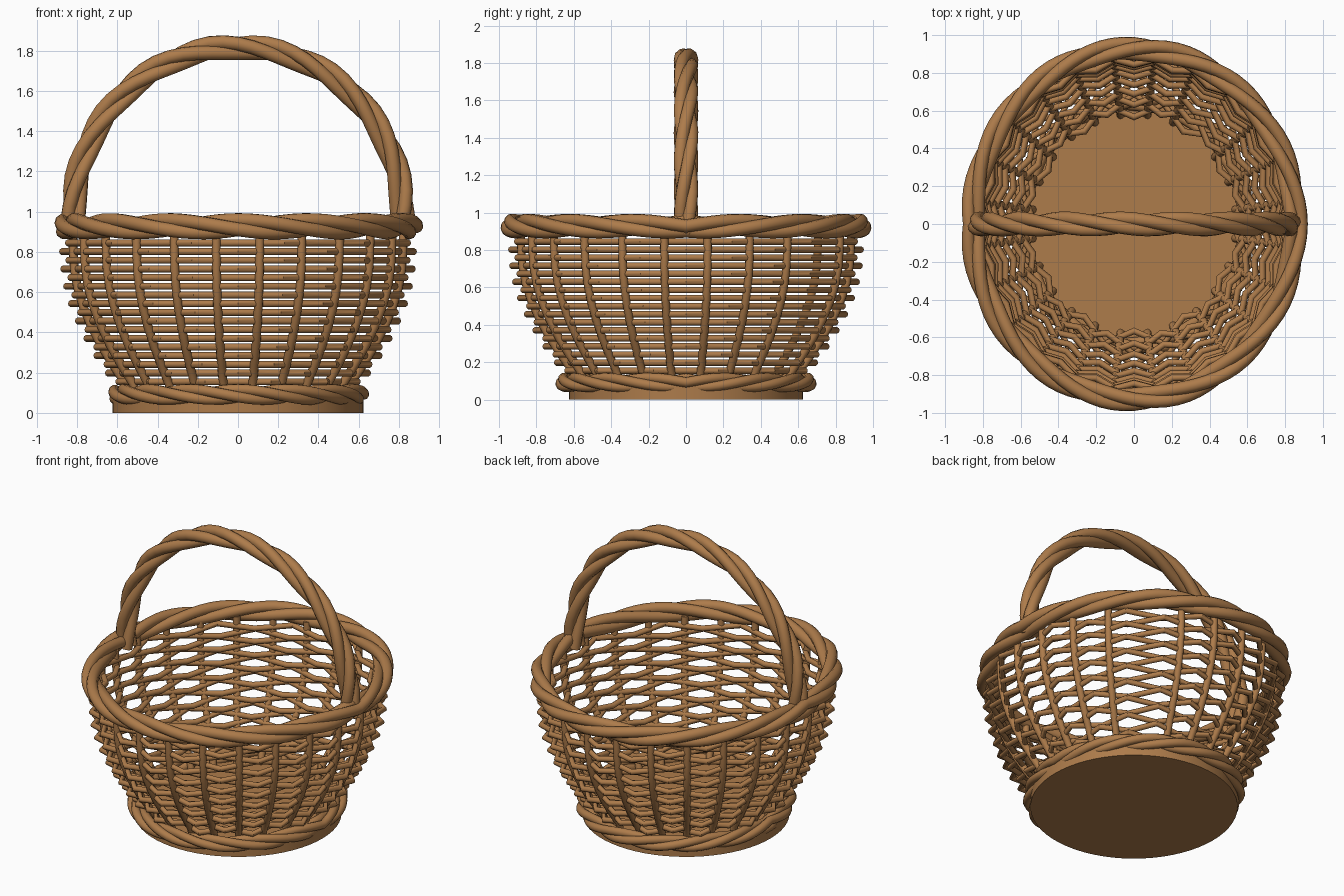
import bpy
from math import sin, cos, pi, radians

if "Cube" in bpy.data.objects:
    bpy.data.objects.remove(bpy.data.objects["Cube"])

wicker = bpy.data.materials.new("wicker")
wicker.diffuse_color = (0.42, 0.20, 0.07, 1)
wicker.use_nodes = True
wicker.node_tree.nodes["Principled BSDF"].inputs["Base Color"].default_value = wicker.diffuse_color
OVAL = 1.075          # basket is slightly longer in y than in x

# mean wall radius along x at each height
PROFILE = [(0.04, 0.535), (0.15, 0.565), (0.25, 0.635), (0.35, 0.695), (0.45, 0.745),
           (0.55, 0.785), (0.65, 0.812), (0.75, 0.825), (0.95, 0.83)]


def wall(z):
    for (z0, r0), (z1, r1) in zip(PROFILE, PROFILE[1:]):
        if z <= z1:
            return r0 + (r1 - r0) * (z - z0) / (z1 - z0)
    return PROFILE[-1][1]


def finish(obj, name):
    obj.name = name
    obj.data.materials.clear()
    obj.data.materials.append(wicker)
    bpy.ops.object.select_all(action='DESELECT')
    obj.select_set(True)
    bpy.context.view_layer.objects.active = obj
    bpy.ops.object.shade_smooth_by_angle(angle=radians(50))


def rods(name, paths, radius, closed):
    """Round rods along point lists, joined into one mesh."""
    curve = bpy.data.curves.new(name, 'CURVE')
    curve.dimensions = '3D'
    curve.bevel_depth = radius
    curve.bevel_resolution = 3
    curve.use_fill_caps = True
    for path in paths:
        spline = curve.splines.new('POLY')
        spline.points.add(len(path) - 1)
        for p, co in zip(spline.points, path):
            p.co = (*co, 1)
        spline.use_cyclic_u = closed
    obj = bpy.data.objects.new(name, curve)
    bpy.context.collection.objects.link(obj)
    bpy.ops.object.select_all(action='DESELECT')
    obj.select_set(True)
    bpy.context.view_layer.objects.active = obj
    bpy.ops.object.convert(target='MESH')
    finish(bpy.context.view_layer.objects.active, name)


def ring_braid(name, rx, ry, z, orbit, radius, twist):
    """Three twisted strands round the oval, mirrored front to back."""
    paths = []
    for s in range(3):
        path = []
        for i in range(96):
            t = -pi + 2 * pi * i / 96
            a = twist * abs(t) + s * 2 * pi / 3
            d = orbit * cos(a)
            path.append(((rx + d) * cos(t), (ry + d) * sin(t), z + orbit * sin(a)))
        paths.append(path)
    rods(name, paths, radius, True)


# solid base
bpy.ops.mesh.primitive_cylinder_add(vertices=64, radius=0.625, depth=0.07, location=(0, 0, 0.035))
finish(bpy.context.object, "base")

# zigzag weavers, alternating in and out row by row
N, ROWS, AMP = 24, 17, 0.045
rows = []
for k in range(ROWS):
    z = 0.155 + 0.69 * k / (ROWS - 1)
    row = []
    for i in range(N):
        t = 2 * pi * i / N
        d = AMP if (i + k) % 2 else -AMP
        row.append(((wall(z) + d) * cos(t), (wall(z) * OVAL + d) * sin(t), z))
    rows.append(row)
rods("woven_wall", rows, 0.018, True)

# upright stakes where the weavers cross (one is left out at the back right)
stakes = []
for i in range(N):
    if i == 3:
        continue
    t = 2 * pi * (i + 0.5) / N
    zs = [0.05 + 0.86 * j / 9 for j in range(10)]
    stakes.append([(wall(z) * cos(t), wall(z) * OVAL * sin(t), z) for z in zs])
rods("stakes", stakes, 0.022, False)

# braided rim and foot
ring_braid("rim_braid", 0.855, 0.928, 0.928, 0.031, 0.035, 5)
ring_braid("foot_braid", 0.600, 0.648, 0.092, 0.025, 0.027, 5)

# twisted arched handle
strands = []
for s in range(3):
    path = []
    for i in range(41):
        u = i / 40
        t = radians(-6 + 192 * u)
        a = 2 * pi * (3 * u + s / 3)
        d = 0.031 * cos(a)
        path.append(((0.82 + d) * cos(t), 0.031 * sin(a), 0.98 + (0.84 + d) * sin(t)))
    strands.append(path)
rods("handle", strands, 0.035, False)
